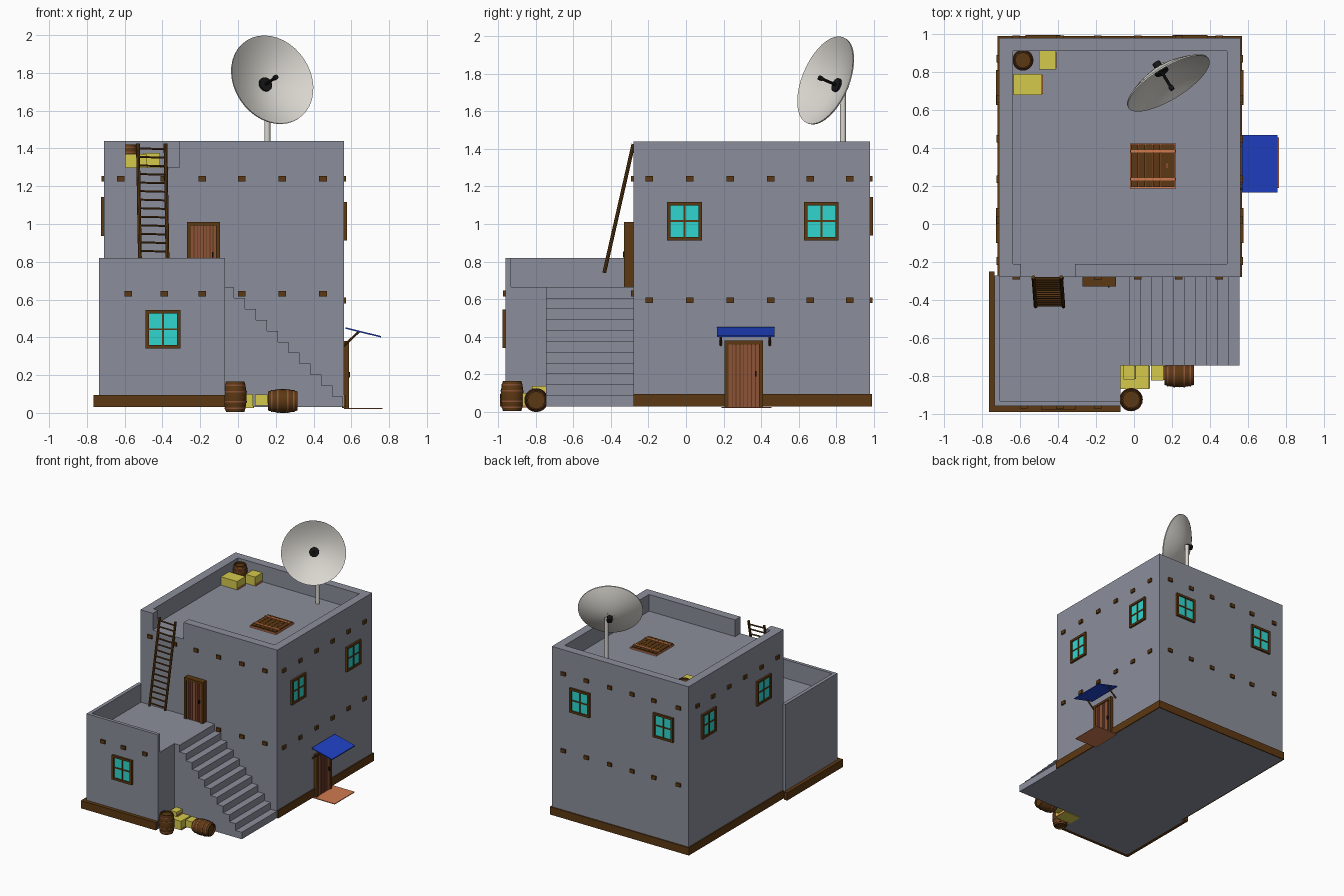
import bpy, bmesh, math
from mathutils import Matrix, Vector

if "Cube" in bpy.data.objects:
    bpy.data.objects.remove(bpy.data.objects["Cube"])


def srgb(r, g, b):
    f = lambda c: c / 12.92 if c <= 0.04045 else ((c + 0.055) / 1.055) ** 2.4
    return (f(r / 255), f(g / 255), f(b / 255), 1)


def material(name, *rgb):
    m = bpy.data.materials.new(name)
    m.diffuse_color = srgb(*rgb)
    m.use_nodes = True
    m.node_tree.nodes["Principled BSDF"].inputs["Base Color"].default_value = m.diffuse_color
    return m


WALL = material("grey_plaster", 139, 142, 155)
BROWN = material("dark_brown_wood", 92, 56, 18)
DOOR = material("door_wood", 140, 82, 55)
ORANGE = material("terracotta", 208, 122, 80)
GLASS = material("turquoise_glass", 48, 214, 207)
YELLOW = material("yellow_crate", 213, 202, 76)
BLUE = material("blue_cloth", 32, 66, 200)
WHITE = material("off_white", 218, 215, 208)
BLACK = material("black_metal", 22, 22, 22)


def finish(name, bm, mat, matrix=None, smooth=False):
    bmesh.ops.recalc_face_normals(bm, faces=bm.faces)
    me = bpy.data.meshes.new(name)
    bm.to_mesh(me)
    bm.free()
    me.materials.append(mat)
    ob = bpy.data.objects.new(name, me)
    bpy.context.collection.objects.link(ob)
    if matrix:
        ob.matrix_world = matrix
    if smooth:
        bpy.context.view_layer.objects.active = ob
        ob.select_set(True)
        bpy.ops.object.shade_smooth_by_angle(angle=math.radians(35))
        ob.select_set(False)
    return ob


def boxes(name, mat, items, matrix=None):
    """One mesh of boxes, each given as x0, x1, y0, y1, z0, z1."""
    bm = bmesh.new()
    for x0, x1, y0, y1, z0, z1 in items:
        m = Matrix.Translation(((x0 + x1) / 2, (y0 + y1) / 2, (z0 + z1) / 2)) @ \
            Matrix.Diagonal((x1 - x0, y1 - y0, z1 - z0, 1))
        bmesh.ops.create_cube(bm, size=1, matrix=m)
    return finish(name, bm, mat, matrix)


def extrude_xz(name, mat, pts, y0, y1):
    """Side profile in x, z pushed along y."""
    bm = bmesh.new()
    f = bm.faces.new([bm.verts.new((x, y0, z)) for x, z in pts])
    r = bmesh.ops.extrude_face_region(bm, geom=[f])
    bmesh.ops.translate(bm, vec=(0, y1 - y0, 0),
                        verts=[v for v in r["geom"] if isinstance(v, bmesh.types.BMVert)])
    return finish(name, bm, mat)


def lathe(name, mat, profile, matrix, n=24, smooth=True):
    """Profile of (radius, height) spun around z."""
    bm = bmesh.new()
    vs = [bm.verts.new((r, 0, z)) for r, z in profile]
    es = [bm.edges.new(p) for p in zip(vs, vs[1:])]
    bmesh.ops.spin(bm, geom=vs + es, cent=(0, 0, 0), axis=(0, 0, 1),
                   angle=math.tau, steps=n, use_duplicate=False)
    bmesh.ops.remove_doubles(bm, verts=bm.verts, dist=1e-5)
    return finish(name, bm, mat, matrix, smooth)


def rod(name, mat, a, b, r, n=8):
    a, b = Vector(a), Vector(b)
    q = (b - a).to_track_quat('Z', 'Y').to_matrix().to_4x4()
    L = (b - a).length
    return lathe(name, mat, [(0, 0), (r, 0), (r, L), (0, L)], Matrix.Translation(a) @ q, n)


# Wall frames: local x runs along the wall, local -y points outward
def wall(x, y, deg):
    return Matrix.Translation((x, y, 0)) @ Matrix.Rotation(math.radians(deg), 4, 'Z')


FRONT, RIGHT = wall(0, -0.28, 0), wall(0.56, 0, 90)
BACK, LEFT = wall(0, 0.98, 180), wall(-0.71, 0, -90)
ANNEX = wall(0, -0.96, 0)

# Main house with roof parapet and ladder gap
boxes("main_house", WALL, [
    (-0.71, 0.56, -0.28, 0.98, 0.03, 1.30),
    (-0.71, 0.56, 0.91, 0.98, 1.30, 1.44),
    (-0.71, -0.637, -0.28, 0.91, 1.30, 1.44),
    (0.49, 0.56, -0.28, 0.91, 1.30, 1.44),
    (-0.637, -0.595, -0.28, -0.21, 1.30, 1.44),
    (-0.31, 0.49, -0.28, -0.21, 1.30, 1.44)])

# Lower annex with terrace, open towards the stairs
boxes("annex", WALL, [
    (-0.735, -0.07, -0.96, -0.27, 0.03, 0.665),
    (-0.735, -0.07, -0.96, -0.932, 0.665, 0.82),
    (-0.735, -0.705, -0.932, -0.27, 0.665, 0.82)])

# Stairs
pts, x, z = [(-0.07, 0.03), (-0.07, 0.665), (-0.02, 0.665)], -0.02, 0.665
for i in range(10):
    z -= 0.0577
    pts.append((x, z))
    x += 0.0577
    pts.append((x, z))
pts.append((x, 0.03))
extrude_xz("stairs", WALL, pts, -0.745, -0.28)

# Skirting boards, with a gap at the door
boxes("skirting", BROWN, [
    (-0.765, -0.07, -0.99, -0.96, 0.03, 0.095),
    (-0.765, -0.735, -0.99, -0.25, 0.03, 0.095),
    (-0.72, 0.57, 0.98, 0.99, 0.03, 0.095),
    (-0.72, -0.71, -0.27, 0.99, 0.03, 0.095),
    (0.56, 0.57, -0.28, 0.205, 0.03, 0.095),
    (0.56, 0.57, 0.41, 0.99, 0.03, 0.095)])


# Beam ends
def beams(name, frame, us, z):
    boxes(name, BROWN, [(u - 0.02, u + 0.02, -0.013, 0.01, z - 0.015, z + 0.015) for u in us], frame)


XS = [-0.62, -0.39, -0.19, 0.02, 0.235, 0.45]
YS = [-0.195, 0.02, 0.235, 0.45, 0.66, 0.87]
beams("front_beams", FRONT, XS, 1.24)
beams("stair_beams", FRONT, XS[3:], 0.63)
beams("annex_beams", ANNEX, [-0.58, -0.39, -0.19], 0.63)
for zz in (1.24, 0.595):
    beams("right_beams", RIGHT, YS, zz)
    beams("back_beams", BACK, [-v for v in XS], zz)
beams("left_beams", LEFT, [-v for v in YS], 1.24)


# Windows
def window(name, frame, u, z):
    w, h, t = 0.0925, 0.1025, 0.018
    boxes(name + "_glass", GLASS, [(u - w + t, u + w - t, -0.006, 0.01, z - h + t, z + h - t)], frame)
    bars = [(u + s * (w - t / 2) - t / 2, u + s * (w - t / 2) + t / 2, -0.016, 0.01, z - h, z + h) for s in (-1, 1)]
    bars += [(u - w + t, u + w - t, -0.016, 0.01, z + s * (h - t / 2) - t / 2, z + s * (h - t / 2) + t / 2) for s in (-1, 1)]
    bars += [(u - 0.005, u + 0.005, -0.012, 0.01, z - h + t, z + h - t),
             (u - w + t, u + w - t, -0.011, 0.01, z - 0.005, z + 0.005)]
    boxes(name + "_frame", BROWN, bars, frame)


window("annex_window", ANNEX, -0.397, 0.443)
for u in (-0.008, 0.72):
    window("right_window", RIGHT, u, 1.015)
    window("left_window", LEFT, -u, 1.04)
for u in (0.48, -0.295):
    window("back_window", BACK, u, 1.04)


# Plank doors
def door(name, frame, u0, u1, z0, z1, out):
    t = 0.02
    boxes(name + "_frame", BROWN, [
        (u0, u0 + t, -out, 0.01, z0, z1), (u1 - t, u1, -out, 0.01, z0, z1),
        (u0 + t, u1 - t, -out, 0.01, z1 - t, z1),
        (u0 + t, u1 - t, -out + 0.014, 0.01, z0, z1 - t)], frame)
    n = 8
    p = (u1 - u0 - 2 * t) / n
    boxes(name + "_planks", DOOR, [
        (u0 + t + i * p + 0.002, u0 + t + (i + 1) * p - 0.002, -out + 0.007, -out + 0.016, z0, z1 - t)
        for i in range(n)], frame)
    zc = z0 + (z1 - z0) * 0.5
    boxes(name + "_handle", BLACK, [(u1 - t - 0.022, u1 - t - 0.014, -out - 0.004, -out + 0.01, zc - 0.015, zc + 0.015)], frame)


door("terrace_door", FRONT, -0.27, -0.095, 0.665, 1.01, 0.05)
door("ground_door", RIGHT, 0.205, 0.41, 0.025, 0.38, 0.028)

# Doormat, awning and its struts
boxes("doormat", ORANGE, [(0.56, 0.765, 0.19, 0.455, 0.02, 0.026)])
extrude_xz("awning", BLUE, [(0.57, 0.445), (0.57, 0.453), (0.757, 0.407), (0.757, 0.399)], 0.165, 0.47)
for y in (0.185, 0.445):
    rod("awning_strut", BROWN, (0.56, y, 0.355), (0.64, y, 0.43), 0.006)

# Ladder
for x0 in (-0.518, -0.372):
    rod("ladder_rail", BROWN, (x0, -0.435, 0.74), (x0 - 0.012, -0.28, 1.425), 0.01)
for i in range(15):
    f = 0.04 + i * 0.066
    x, y, z = -0.518 - 0.012 * f, -0.435 + 0.155 * f, 0.74 + 0.685 * f
    rod("ladder_rung", BROWN, (x, y, z), (x + 0.146, y, z - 0.004), 0.006, 6)

# Roof hatch
boxes("hatch_frame", ORANGE, [(-0.022, 0.222, 0.188, 0.425, 1.30, 1.312),
                              (-0.018, 0.218, 0.228, 0.242, 1.312, 1.324),
                              (-0.018, 0.218, 0.376, 0.39, 1.312, 1.324),
                              (0.168, 0.18, 0.29, 0.325, 1.312, 1.328)])
boxes("hatch_planks", BROWN, [(-0.016 + i * 0.0387, 0.0205 + i * 0.0387, 0.194, 0.419, 1.305, 1.32) for i in range(6)])

# Crates with a thin coloured board on the right side
for c in [(-0.635, -0.485, 0.68, 0.79, 1.30, 1.37), (-0.50, -0.412, 0.815, 0.91, 1.30, 1.375),
          (-0.07, 0.08, -0.87, -0.745, 0.025, 0.10), (0.09, 0.155, -0.825, -0.745, 0.04, 0.097),
          (-0.055, 0.005, -0.82, -0.745, 0.10, 0.137)]:
    boxes("crate", YELLOW, [c])
    boxes("crate_board", ORANGE, [(c[1], c[1] + 0.005, c[2] + 0.004, c[3] - 0.004, c[4], c[4] + 0.012)])


# Barrels with hoops
def barrel(pos, r, h, rot=None):
    m = Matrix.Translation(pos) @ (rot or Matrix())
    rad = lambda t: r * (1 - 0.2 * (2 * t - 1) ** 2)
    prof = [(0, 0.012), (rad(0) * 0.86, 0.012), (rad(0) * 0.86, 0)]
    prof += [(rad(i / 8), h * i / 8) for i in range(9)]
    prof += [(rad(1) * 0.86, h), (rad(1) * 0.86, h - 0.012), (0, h - 0.012)]
    lathe("barrel", BROWN, prof, m, 20)
    for t in (0.12, 0.33, 0.67, 0.88):
        q = rad(t) + 0.002
        lathe("barrel_hoop", DOOR, [(q - 0.006, h * t - 0.004), (q, h * t - 0.004), (q, h * t + 0.004),
                                    (q - 0.006, h * t + 0.004)], m, 20)


barrel((-0.015, -0.925, 0.005), 0.061, 0.16)
barrel((0.16, -0.797, 0.063), 0.063, 0.155, Matrix.Rotation(math.pi / 2, 4, 'Y'))
barrel((-0.585, 0.863, 1.30), 0.055, 0.12)

# Satellite dish on its pole
n = Vector((0.49, -0.80, 0.34)).normalized()
R, D = 0.248, 0.085
rim = Vector((0.183, 0.74, 1.765))
vertex = rim - n * D
rot = n.to_track_quat('Z', 'Y').to_matrix().to_4x4()
inner = [(R * i / 8, D * (i / 8) ** 1.8) for i in range(9)]
outer = [(r, z - 0.008) for r, z in reversed(inner)]
lathe("dish", WHITE, inner + outer, Matrix.Translation(vertex) @ rot, 40)
rod("dish_pole", WHITE, (0.155, 0.835, 1.30), (0.155, 0.835, 1.73), 0.016, 16)
rod("dish_bracket", BLACK, vertex - n * 0.05, vertex, 0.022, 12)
rod("dish_hub", BLACK, vertex - n * 0.005, vertex + n * 0.015, 0.038, 16)
rod("dish_arm", BLACK, vertex, vertex + n * 0.12, 0.008)
rod("dish_receiver", BLACK, vertex + n * 0.105, vertex + n * 0.125, 0.013, 12)
